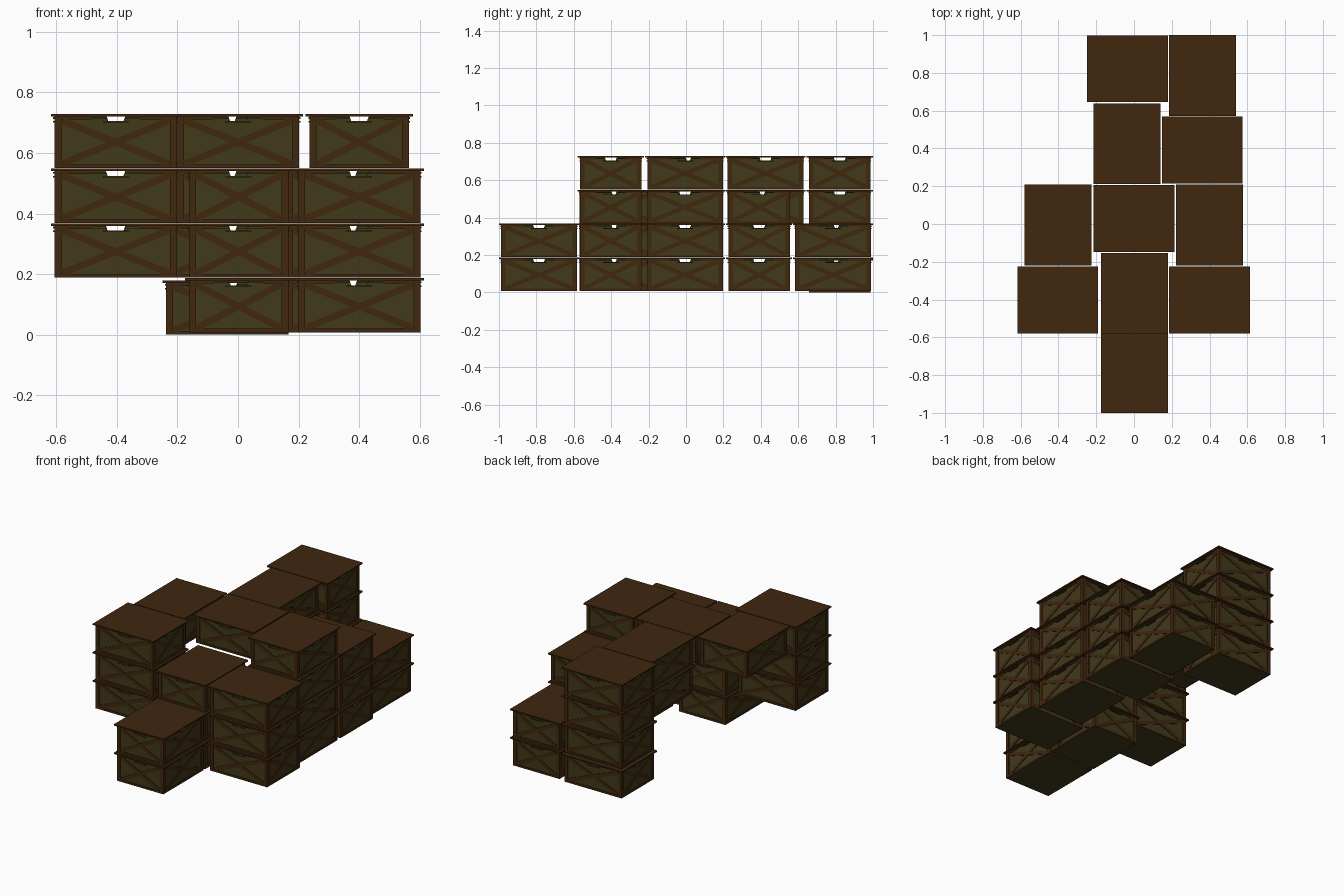
import bpy, bmesh
from math import pi, atan2, hypot
from mathutils import Matrix, Vector

if "Cube" in bpy.data.objects:
    bpy.data.objects.remove(bpy.data.objects["Cube"])

L, W, H = 0.404, 0.328, 0.171      # crate body
LID = (0.428, 0.354, 0.008)
PITCH, BASE = 0.1807, 0.008

def material(name, rgb):
    m = bpy.data.materials.new(name)
    m.diffuse_color = (*rgb, 1)
    m.use_nodes = True
    m.node_tree.nodes["Principled BSDF"].inputs["Base Color"].default_value = m.diffuse_color
    return m

brown = material("brown_frame", (0.052, 0.020, 0.0045))
green = material("olive_panel", (0.050, 0.041, 0.010))

def box(bm, mat, size, loc, spin=None, place=Matrix()):
    m = place @ Matrix.Translation(loc)
    if spin is not None:
        m = m @ Matrix.Rotation(spin, 4, 'Y')
    m = m @ Matrix.Diagonal((*size, 1))
    for v in bmesh.ops.create_cube(bm, size=1, matrix=m)['verts']:
        for f in v.link_faces:
            f.material_index = mat

def notched_wall(bm, w, place):
    # panel with a hand slot cut in its top edge, inset behind the frame
    a = w / 2 - 0.006
    outline = [(-a, 0.004), (a, 0.004), (a, H), (0.032, H), (0.026, H - 0.016),
               (-0.026, H - 0.016), (-0.032, H), (-a, H)]
    f = bm.faces.new([bm.verts.new(place @ Vector((x, 0.005, z))) for x, z in outline])
    f.material_index = 1
    inward = place.to_3x3() @ Vector((0, 0.005, 0))
    ext = bmesh.ops.extrude_face_region(bm, geom=[f], use_keep_orig=True)['geom']
    bmesh.ops.translate(bm, vec=inward, verts=[g for g in ext if isinstance(g, bmesh.types.BMVert)])
    for g in ext:
        if isinstance(g, bmesh.types.BMFace):
            for e in g.edges:
                for lf in e.link_faces:
                    lf.material_index = 1

def side(bm, w, depth, turn):
    place = Matrix.Rotation(turn, 4, 'Z') @ Matrix.Translation((0, -depth / 2, 0))
    notched_wall(bm, w, place)
    # bottom rail and split top rail
    box(bm, 0, (w - 0.04, 0.006, 0.012), (0, 0.003, 0.006), place=place)
    for s in (-1, 1):
        n = w / 2 - 0.02 - 0.08
        box(bm, 0, (n, 0.006, 0.010), (s * (0.08 + n / 2), 0.003, H - 0.005), place=place)
        # grip lip beside the slot
        box(bm, 1, (0.048, 0.010, 0.006), (s * 0.056, 0.001, H - 0.006), place=place)
    box(bm, 1, (0.085, 0.010, 0.005), (0, 0.001, H - 0.0185), place=place)
    # crossed braces
    dx, dz = w - 0.052, H - 0.030
    for s in (-1, 1):
        box(bm, 0, (hypot(dx, dz), 0.004, 0.022), (0, 0.003 + 0.0004 * s, H / 2),
            s * atan2(dz, dx), place)

def crate_mesh():
    bm = bmesh.new()
    for k in range(4):
        w, d = (L, W) if k % 2 == 0 else (W, L)
        side(bm, w, d, k * pi / 2)
    # corner posts
    for sx in (-1, 1):
        for sy in (-1, 1):
            box(bm, 0, (0.023, 0.023, H), (sx * (L / 2 - 0.0115), sy * (W / 2 - 0.0115), H / 2))
    # floor and overhanging lid
    box(bm, 1, (L - 0.008, W - 0.008, 0.006), (0, 0, 0.003))
    box(bm, 0, LID, (0, 0, H + LID[2] / 2))
    bmesh.ops.recalc_face_normals(bm, faces=bm.faces)
    me = bpy.data.meshes.new("crate")
    bm.to_mesh(me)
    bm.free()
    me.materials.append(brown)
    me.materials.append(green)
    return me

# stacks: x, y, turned, lowest level, highest level
stacks = [
    (-0.035, 0.822, 0, 0, 3),
    (0.363, 0.786, 1, 0, 1),
    (-0.037, 0.425, 1, 2, 3),
    (0.361, 0.391, 0, 0, 2),
    (-0.402, -0.005, 1, 3, 3),
    (0.0, 0.030, 0, 3, 3),
    (0.400, -0.005, 1, 0, 3),
    (-0.404, -0.402, 0, 1, 3),
    (0.002, -0.367, 1, 0, 2),
    (0.400, -0.402, 0, 0, 2),
    (0.002, -0.786, 1, 0, 1),
]
mesh = crate_mesh()
for i, (x, y, turned, lo, hi) in enumerate(stacks):
    for level in range(lo, hi + 1):
        ob = bpy.data.objects.new(f"crate_stack{i + 1}_level{level + 1}", mesh)
        # the rear corner crate sits slightly lower
        drop = BASE if (i == 0 and level == 0) else 0
        ob.location = (x, y, BASE + PITCH * level - drop)
        ob.rotation_euler.z = turned * pi / 2
        bpy.context.collection.objects.link(ob)
